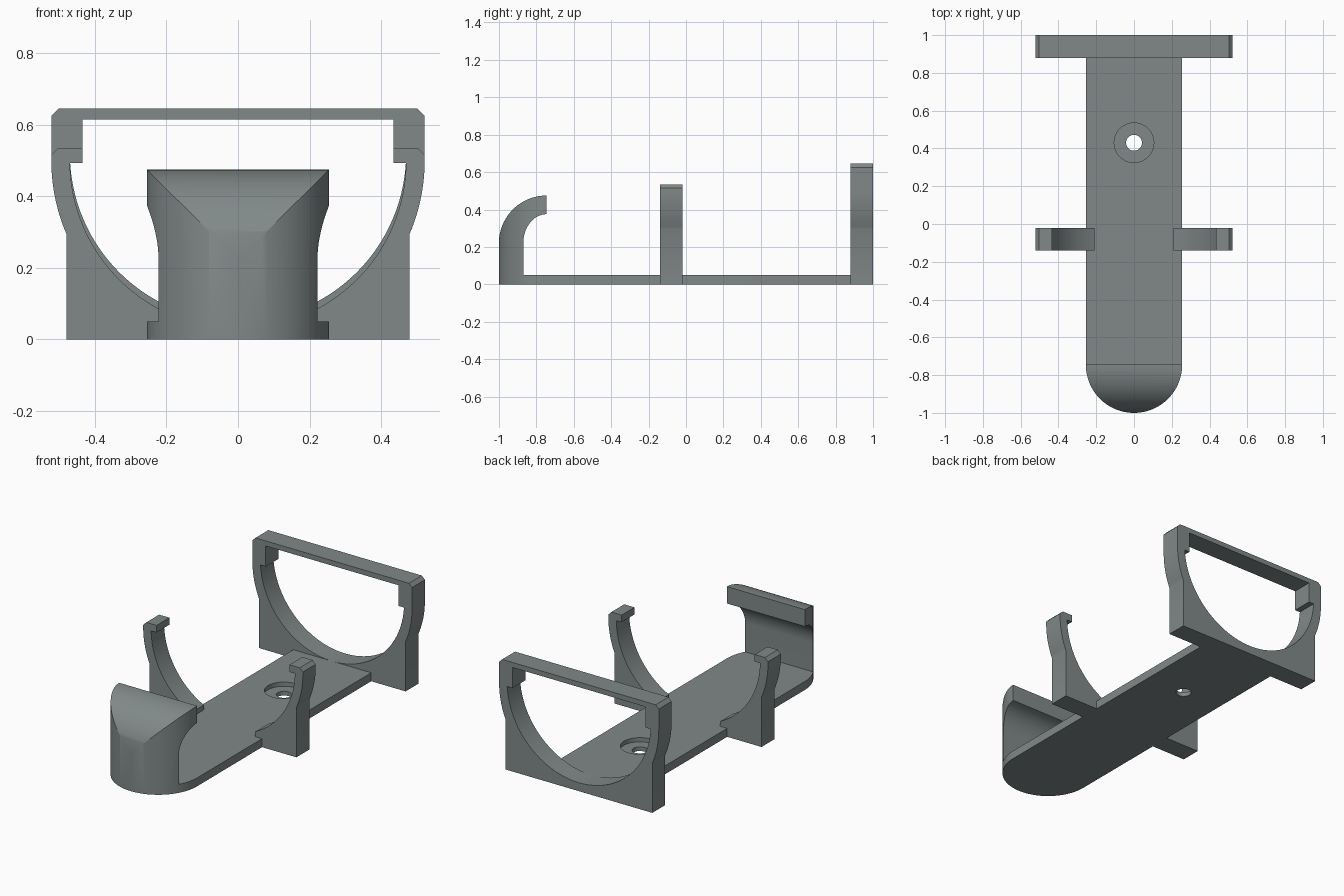
import bpy, bmesh, math

if "Cube" in bpy.data.objects:
    bpy.data.objects.remove(bpy.data.objects["Cube"])

grey = bpy.data.materials.new("grey plastic")
grey.diffuse_color = (0.22, 0.25, 0.25, 1)
grey.use_nodes = True
grey.node_tree.nodes["Principled BSDF"].inputs["Base Color"].default_value = grey.diffuse_color


def arc(cx, cy, rx, ry, a0, a1, n):
    """Points along an elliptical arc, angles in degrees."""
    angles = [math.radians(a0 + (a1 - a0) * i / n) for i in range(n + 1)]
    return [(cx + rx * math.cos(a), cy + ry * math.sin(a)) for a in angles]


def prism(name, pts, axis, lo, hi, open_centre=False):
    """Extrude a closed 2D outline along x, y or z."""
    place = {"x": lambda p, d: (d, p[0], p[1]),
             "y": lambda p, d: (p[0], d, p[1]),
             "z": lambda p, d: (p[0], p[1], d)}[axis]
    bm = bmesh.new()
    a = [bm.verts.new(place(p, lo)) for p in pts]
    b = [bm.verts.new(place(p, hi)) for p in pts]
    bm.faces.new(a)
    bm.faces.new(b)
    for i in range(len(pts)):
        j = (i + 1) % len(pts)
        bm.faces.new((a[i], a[j], b[j], b[i]))
    bmesh.ops.recalc_face_normals(bm, faces=bm.faces)
    if open_centre:  # leave the mirror seam open
        seam = [f for f in bm.faces if all(abs(v.co.x) < 1e-5 for v in f.verts)]
        bmesh.ops.delete(bm, geom=seam, context="FACES")
    mesh = bpy.data.meshes.new(name)
    bm.to_mesh(mesh)
    bm.free()
    mesh.materials.append(grey)
    obj = bpy.data.objects.new(name, mesh)
    bpy.context.collection.objects.link(obj)
    return obj


def activate(obj):
    bpy.ops.object.select_all(action="DESELECT")
    obj.select_set(True)
    bpy.context.view_layer.objects.active = obj


def boolean(obj, cutter, operation):
    mod = obj.modifiers.new(operation.lower(), "BOOLEAN")
    mod.operation, mod.solver, mod.object = operation, "EXACT", cutter
    activate(obj)
    bpy.ops.object.modifier_apply(modifier=mod.name)
    bpy.data.objects.remove(cutter)


def mirror(obj):
    mod = obj.modifiers.new("mirror", "MIRROR")
    activate(obj)
    bpy.ops.object.modifier_apply(modifier=mod.name)


# Base plate with the curled front lip: side profile trimmed by a round-ended plan
side = [(0.88, 0), (-1.0005, 0)]
side += arc(-0.745, 0.22, 0.2555, 0.255, 180, 90, 24)
side += arc(-0.745, 0.22, 0.125, 0.155, 90, 180, 24)
side += [(-0.87, 0.05), (0.88, 0.05)]
base = prism("base_and_lip", side, "x", -0.4, 0.4)
plan = arc(0, -0.745, 0.255, 0.255, 180, 360, 48) + [(0.255, 1.2), (-0.255, 1.2)]
boolean(base, prism("plan_cutter", plan, "z", -0.2, 0.8), "INTERSECT")

# Screw hole with counterbore
for radius, bottom in ((0.105, 0.025), (0.042, -0.1)):
    circle = arc(0, 0.43, radius, radius, 0, 360, 48)[:-1]
    boolean(base, prism("hole_cutter", circle, "z", bottom, 0.2), "DIFFERENCE")

# Outer edge shared by the frame and the clips: square foot, then a bulge
foot = [(0.48, 0)] + arc(0, 0.5, 0.522, 0.522, -23.1, 0, 12)

# Closed rear frame
half = [(0, 0)] + foot
half += [(0.522, 0.625), (0.502, 0.645), (0, 0.645), (0, 0.615),
         (0.435, 0.615), (0.435, 0.493)]
half += arc(0, 0.52, 0.47, 0.47, -3.3, -90, 40)
frame = prism("rear_frame", half, "y", 0.88, 1.0, open_centre=True)
mirror(frame)

# Pair of open hooked side clips
hook = [(0.255, 0)] + foot
hook += [(0.522, 0.515), (0.502, 0.535), (0.435, 0.535), (0.435, 0.493)]
hook += arc(0, 0.5, 0.47, 0.47, -0.9, -63.5, 30)
hook += [(0.21, 0.05), (0.255, 0.05)]
clips = prism("side_clips", hook, "y", -0.14, -0.02)
mirror(clips)

for obj in (base, frame, clips):
    activate(obj)
    bpy.ops.object.shade_smooth_by_angle(angle=math.radians(25))
